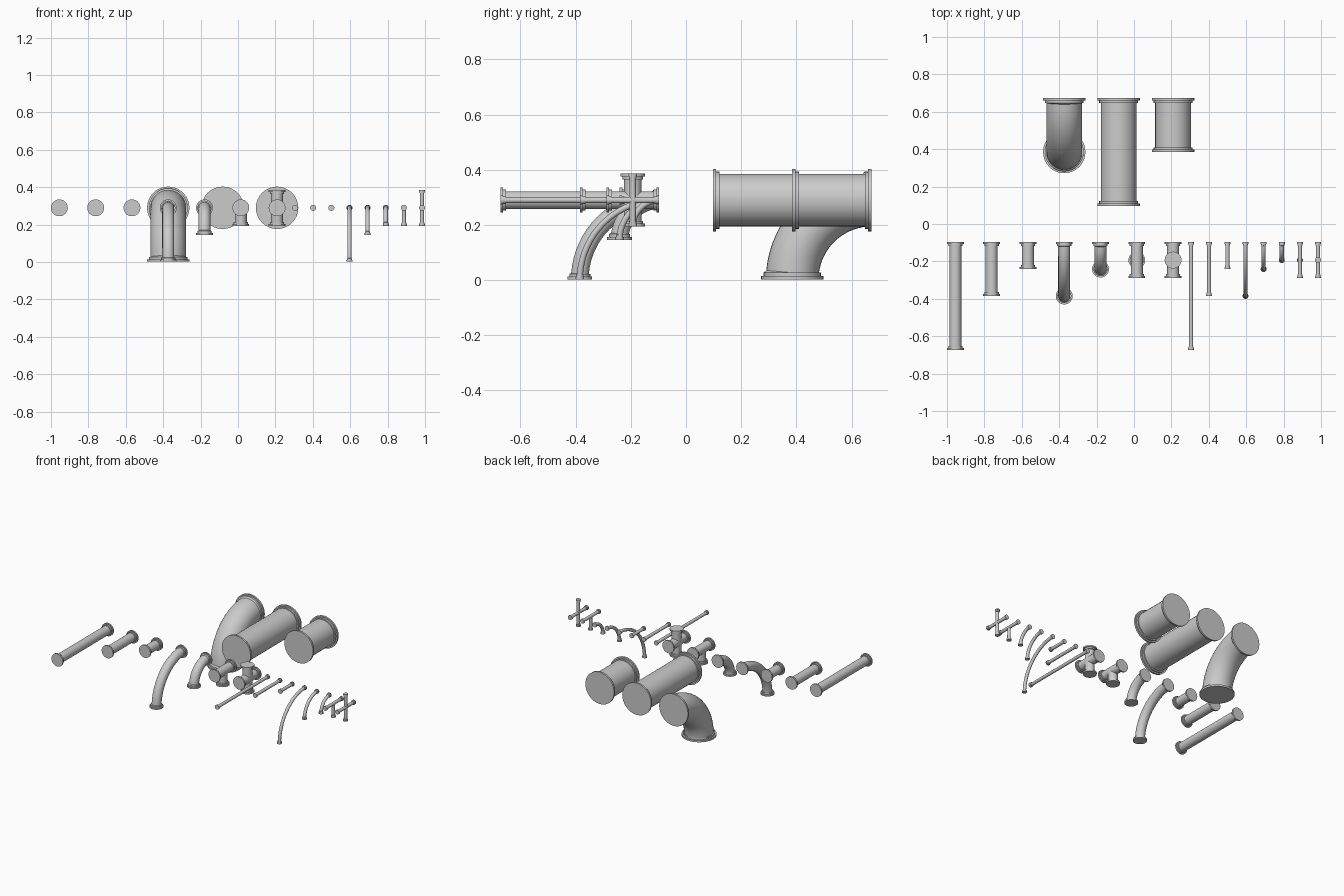
import bpy, bmesh
from math import sin, cos, pi
from mathutils import Vector

if "Cube" in bpy.data.objects:
    bpy.data.objects.remove(bpy.data.objects["Cube"])

U, Z, SIDES = 0.288, 0.29, 32
# pipe radius, collar radius, flange radius, step thickness
LARGE = (0.0955, 0.104, 0.1135, 0.0125)
MEDIUM = (0.032, 0.038, 0.045, 0.0105)
THIN = (0.011, 0.0135, 0.016, 0.009)


def end_steps(size):
    """Stepped flange profile: distance from the end, radius."""
    r, c, f, t = size
    return [(0, f), (t, f), (t, c), (2 * t, c), (2 * t, r)]


def skin(name, rings):
    """Closed tube through rings of (centre, direction, radius)."""
    bm = bmesh.new()
    loops = []
    for p, d, r in rings:
        side = Vector((1, 0, 0))
        up = d.cross(side)
        loops.append([bm.verts.new(p + r * (cos(a) * side + sin(a) * up))
                      for a in (2 * pi * i / SIDES for i in range(SIDES))])
    for a, b in zip(loops, loops[1:]):
        for i in range(SIDES):
            j = (i + 1) % SIDES
            bm.faces.new((a[i], a[j], b[j], b[i]))
    bm.faces.new(loops[0])
    bm.faces.new(loops[-1])
    bmesh.ops.recalc_face_normals(bm, faces=bm.faces)
    mesh = bpy.data.meshes.new(name)
    bm.to_mesh(mesh)
    bm.free()
    obj = bpy.data.objects.new(name, mesh)
    bpy.context.collection.objects.link(obj)
    return obj


def smooth(obj):
    bpy.ops.object.select_all(action='DESELECT')
    obj.select_set(True)
    bpy.context.view_layer.objects.active = obj
    bpy.ops.object.shade_smooth_by_angle(angle=pi / 6)


def tube(name, start, direction, length, size, both=True):
    """Straight pipe flanged at the start, and at the far end if both."""
    p, d = Vector(start), Vector(direction)
    rings = [(p + d * s, d, r) for s, r in end_steps(size)]
    if both:
        rings += [(p + d * (length - s), d, r) for s, r in reversed(end_steps(size))]
    else:
        rings.append((p + d * length, d, size[0] * 0.99))
    return skin(name, rings)


def straight(name, x, y, length, size):
    smooth(tube(name, (x, y, Z), (0, -1, 0), length, size))


def elbow(name, x, y, R, size):
    """Quarter bend from horizontal to straight down."""
    back, down = Vector((0, -1, 0)), Vector((0, 0, -1))
    a0, a1 = Vector((x, y, Z)), Vector((x, y - R, Z - R))
    rings = [(a0 + back * s, back, r) for s, r in end_steps(size)[:-1]]
    cut, n = 2 * size[3] / R, 16
    for i in range(n + 1):
        a = cut + (pi / 2 - 2 * cut) * i / n
        rings.append((Vector((x, y - R * sin(a), Z - R + R * cos(a))),
                      Vector((0, -cos(a), -sin(a))), size[0]))
    rings += [(a1 - down * s, down, r) for s, r in reversed(end_steps(size)[:-1])]
    smooth(skin(name, rings))


def junction(name, x, y, arm, size, cross):
    """Tee (branch down) or cross (branch up and down), joined into one skin."""
    run = tube(name, (x, y, Z), (0, -1, 0), 2 * arm, size)
    branch = tube(name + "_branch", (x, y - arm, Z - arm), (0, 0, 1),
                  2 * arm if cross else arm, size, cross)
    mod = run.modifiers.new("join", 'BOOLEAN')
    mod.operation, mod.solver, mod.object = 'UNION', 'EXACT', branch
    bpy.context.view_layer.update()
    deps = bpy.context.evaluated_depsgraph_get()
    joined = bpy.data.meshes.new_from_object(run.evaluated_get(deps))
    run.modifiers.clear()
    run.data = joined
    bpy.data.objects.remove(branch)
    smooth(run)


# Large pipes at the back
elbow("large_elbow", -0.373, 0.673, U, LARGE)
straight("large_long_pipe", -0.082, 0.673, 2 * U, LARGE)
straight("large_short_pipe", 0.209, 0.673, U, LARGE)

# Medium row at the front left
Y = -0.097
mx = [-0.955 + 0.194 * i for i in range(7)]
for x, n, k in zip(mx, ("long", "middle", "short"), (2, 1, 0.5)):
    straight(f"medium_{n}_pipe", x, Y, k * U, MEDIUM)
elbow("medium_wide_elbow", mx[3], Y, U, MEDIUM)
elbow("medium_tight_elbow", mx[4], Y, U / 2, MEDIUM)
junction("medium_tee", mx[5], Y, U / 3, MEDIUM, False)
junction("medium_cross", mx[6], Y, U / 3, MEDIUM, True)

# Thin row at the front right
tx = [0.305 + 0.097 * i for i in range(8)]
for x, n, k in zip(tx, ("long", "middle", "short"), (2, 1, 0.5)):
    straight(f"thin_{n}_pipe", x, Y, k * U, THIN)
for x, n, k in zip(tx[3:], ("wide", "middle", "tight"), (1, 2, 3)):
    elbow(f"thin_{n}_elbow", x, Y, U / k, THIN)
junction("thin_tee", tx[6], Y, U / 3, THIN, False)
junction("thin_cross", tx[7], Y, U / 3, THIN, True)
